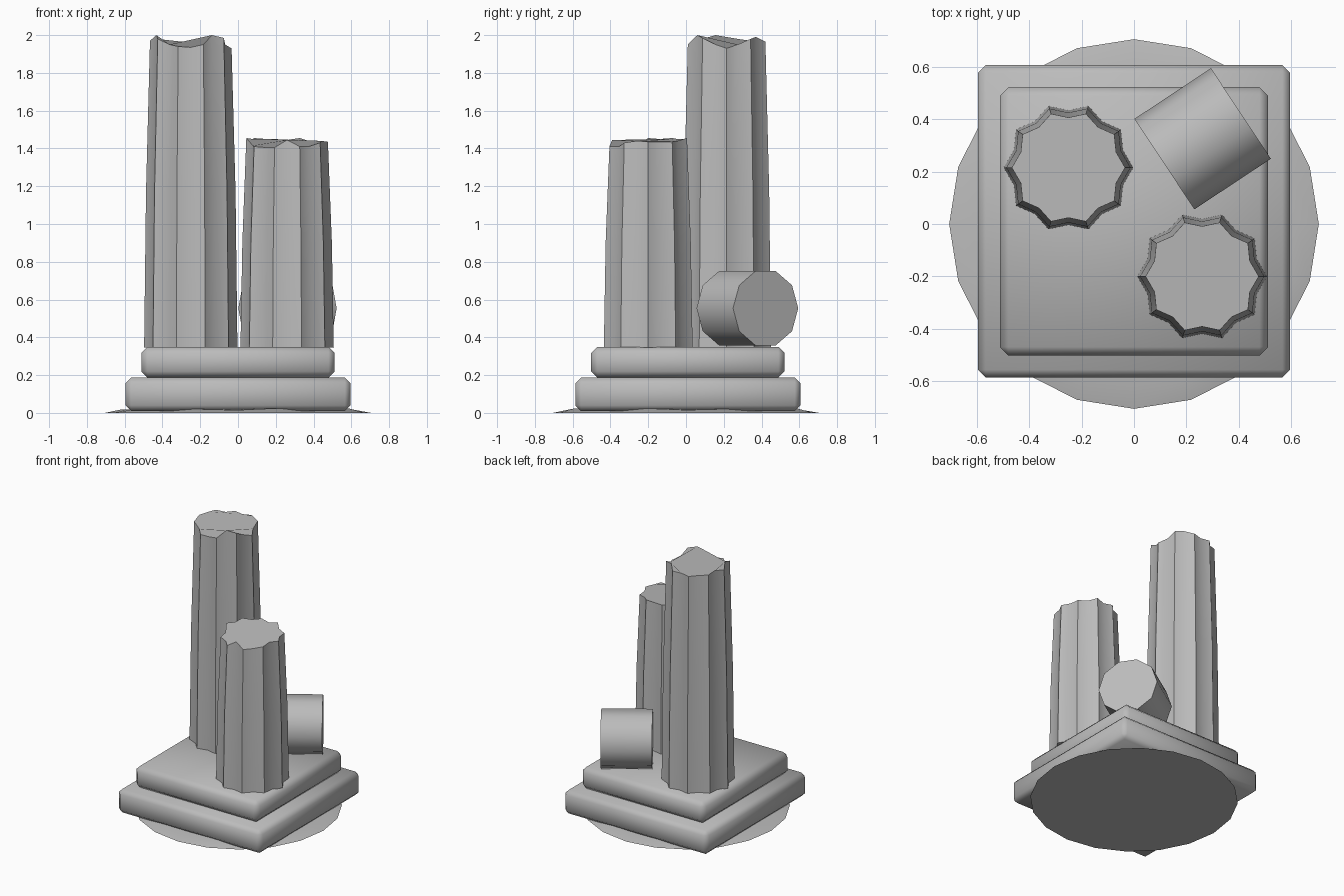
import bpy, bmesh, math, random
from mathutils import Matrix

if "Cube" in bpy.data.objects:
    bpy.data.objects.remove(bpy.data.objects["Cube"])

random.seed(4)

stone = bpy.data.materials.new("grey stone")
stone.use_nodes = True
GREY = (0.5, 0.5, 0.5, 1)
stone.diffuse_color = GREY
stone.node_tree.nodes["Principled BSDF"].inputs["Base Color"].default_value = GREY


def finish(name, bm, smooth_angle):
    bmesh.ops.recalc_face_normals(bm, faces=bm.faces)
    mesh = bpy.data.meshes.new(name)
    bm.to_mesh(mesh)
    bm.free()
    mesh.materials.append(stone)
    obj = bpy.data.objects.new(name, mesh)
    bpy.context.collection.objects.link(obj)
    bpy.ops.object.select_all(action='DESELECT')
    obj.select_set(True)
    bpy.context.view_layer.objects.active = obj
    bpy.ops.object.shade_smooth_by_angle(angle=math.radians(smooth_angle))
    return obj


def bridge(bm, low, high):
    n = len(low)
    for i in range(n):
        j = (i + 1) % n
        bm.faces.new((low[i], low[j], high[j], high[i]))


def slab(name, half, bottom, top, bevel):
    bm = bmesh.new()
    bmesh.ops.create_cube(bm, size=1)
    bmesh.ops.scale(bm, vec=(2 * half, 2 * half, top - bottom), verts=bm.verts)
    bmesh.ops.translate(bm, vec=(0, 0.01, (top + bottom) / 2), verts=bm.verts)
    bmesh.ops.bevel(bm, geom=bm.edges[:], offset=bevel, segments=1, affect='EDGES')
    return finish(name, bm, 60)


def fluted_column(name, x, y, height, breaks):
    """Ten-fluted tapering shaft; breaks are the drops of the broken rim in cm."""
    bm = bmesh.new()
    rings = []
    for t, radius in ((0, 0.247), (0.5, 0.237), (1, 0.216)):
        ring = []
        for i, drop in enumerate(breaks):
            a = i * math.tau / len(breaks)
            r = radius * (1 if i % 2 == 0 else 0.885)
            z = 0.345 + (height - 0.345) * t - (drop / 100 if t == 1 else 0)
            ring.append(bm.verts.new((x + r * math.cos(a), y + r * math.sin(a), z)))
        rings.append(ring)
    bridge(bm, rings[0], rings[1])
    bridge(bm, rings[1], rings[2])
    bm.faces.new(rings[0])
    bm.faces.new(rings[2])
    return finish(name, bm, 30)


# Uneven ground patch under the plinth
bm = bmesh.new()
sides = 20
rings = []
for radius, height in ((0.705, 0.0), (0.62, 0.018), (0.35, 0.025)):
    ring = []
    for i in range(sides):
        a = i * math.tau / sides
        z = height * random.uniform(0.6, 1.4)
        ring.append(bm.verts.new((radius * math.cos(a), radius * math.sin(a), z)))
    rings.append(ring)
bridge(bm, rings[0], rings[1])
bridge(bm, rings[1], rings[2])
bm.faces.new(rings[2])
bm.faces.new(rings[0])
finish("ground_patch", bm, 30)

# Stepped plinth
slab("lower_plinth", 0.596, 0.01, 0.187, 0.03)
slab("upper_plinth", 0.512, 0.187, 0.35, 0.033)

# Broken standing columns
fluted_column("tall_column", -0.25, 0.215, 2.0,
              [7, 5, 2, 1, 3.5, 4, 4, 4, 3, 2, 3, 0, 2, 5, 6, 6.5, 5, 0, 1.5, 5])
fluted_column("short_column", 0.26, -0.2, 1.455,
              [2, 2, 2, 1.5, 0, 1, 0.5, 0.5, 0, 0.5, 0, 4, 4.5, 5, 5, 1, 4.5, 4.5, 2.5, 1.5])

# Fallen drum lying on the plinth
bm = bmesh.new()
bmesh.ops.create_cone(bm, cap_ends=True, segments=10, radius1=0.207, radius2=0.207, depth=0.35)
bmesh.ops.rotate(bm, verts=bm.verts, matrix=Matrix.Rotation(math.pi / 2, 3, 'Y'))
bmesh.ops.rotate(bm, verts=bm.verts, matrix=Matrix.Rotation(math.radians(33.5), 3, 'Z'))
bmesh.ops.translate(bm, verts=bm.verts, vec=(0.262, 0.325, 0.554))
finish("fallen_drum", bm, 50)
